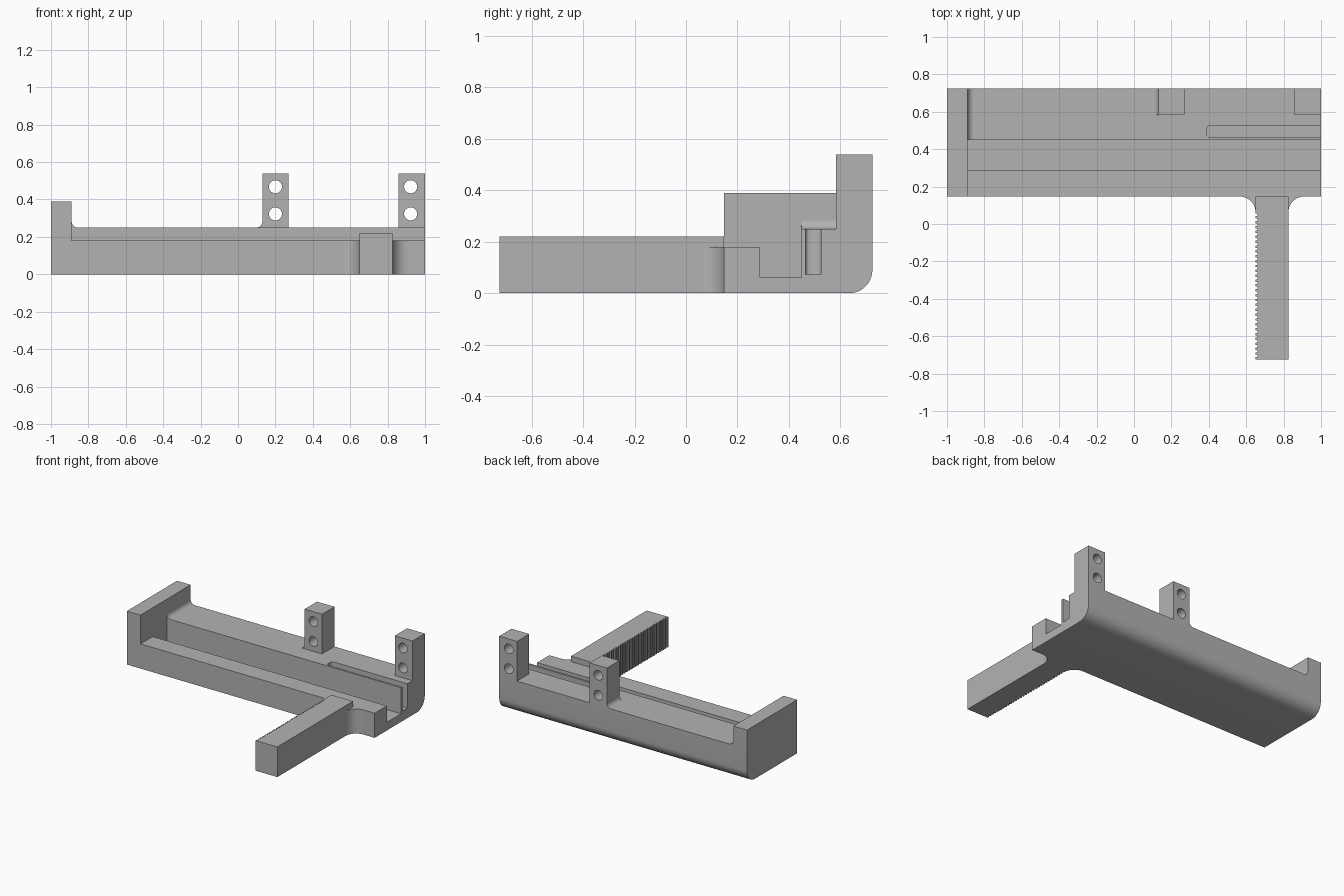
import bpy, bmesh, math
from mathutils import Vector

if "Cube" in bpy.data.objects:
    bpy.data.objects.remove(bpy.data.objects["Cube"], do_unlink=True)

grey = bpy.data.materials.new("plain grey")
grey.use_nodes = True
colour = (0.45, 0.45, 0.45, 1)
grey.diffuse_color = colour
grey.node_tree.nodes["Principled BSDF"].inputs["Base Color"].default_value = colour


def arc(cx, cy, r, start, end, steps=10):
    angles = [math.radians(start + (end - start) * i / steps) for i in range(steps + 1)]
    return [(cx + r * math.cos(a), cy + r * math.sin(a)) for a in angles]


def box(a0, a1, b0, b1):
    return [(a0, b0), (a1, b0), (a1, b1), (a0, b1)]


def prism(name, outline, axis, low, high):
    """Extrude a closed outline along one axis."""
    place = {"x": lambda a, b: (low, a, b),
             "y": lambda a, b: (a, low, b),
             "z": lambda a, b: (a, b, low)}[axis]
    bm = bmesh.new()
    face = bm.faces.new([bm.verts.new(place(a, b)) for a, b in outline])
    grown = bmesh.ops.extrude_face_region(bm, geom=[face])["geom"]
    shift = Vector([high - low if axis == k else 0 for k in "xyz"])
    bmesh.ops.translate(bm, vec=shift, verts=[v for v in grown if isinstance(v, bmesh.types.BMVert)])
    bmesh.ops.recalc_face_normals(bm, faces=bm.faces)
    mesh = bpy.data.meshes.new(name)
    bm.to_mesh(mesh)
    bm.free()
    mesh.materials.append(grey)
    obj = bpy.data.objects.new(name, mesh)
    bpy.context.collection.objects.link(obj)
    return obj


def activate(obj):
    bpy.ops.object.select_all(action="DESELECT")
    obj.select_set(True)
    bpy.context.view_layer.objects.active = obj


def cut(obj, cutter):
    cutter.hide_render = True
    mod = obj.modifiers.new("cut", "BOOLEAN")
    mod.operation, mod.solver, mod.object = "DIFFERENCE", "EXACT", cutter
    activate(obj)
    bpy.ops.object.modifier_apply(modifier=mod.name)
    bpy.data.objects.remove(cutter, do_unlink=True)


FRONT, BACK = 0.147, 0.725
LIP, DECK, WALL = 0.18, 0.25, 0.39
WALL_X = -0.89
rounded_base = [(FRONT, 0)] + arc(BACK - 0.09, 0.09, 0.09, -90, 0)
parts = []

# Long channelled bed with a rounded lower back edge
bed = prism("bed", rounded_base + [(BACK, DECK), (0.45, DECK), (0.45, 0.06),
                                   (0.287, 0.06), (0.287, LIP), (FRONT, LIP)], "x", WALL_X, 1)
slot = arc(0.405, 0.48, 0.015, 270, 180, 4) + arc(0.405, 0.51, 0.015, 180, 90, 4)
cut(bed, prism("slot_cutter", slot + [(1.1, 0.525), (1.1, 0.465)], "z", 0.073, 0.4))
parts.append(bed)

# End wall and the fillet joining it to the deck
parts.append(prism("end_wall", rounded_base + [(BACK, WALL), (FRONT, WALL)], "x", -1, WALL_X))
parts.append(prism("wall_fillet", [(WALL_X, DECK)] + arc(WALL_X + 0.035, DECK + 0.035, 0.035, 270, 180),
                   "y", 0.45, BACK))

# Drilled posts, the inner one with a fillet at its foot
foot = arc(0.098, DECK + 0.032, 0.032, 270, 360)
inner = foot + [(0.13, 0.54), (0.27, 0.54), (0.27, DECK)]
for name, outline, x in (("inner_post", inner, 0.2),
                         ("outer_post", box(0.857, 1, DECK, 0.54), 0.923)):
    post = prism(name, outline, "y", 0.583, BACK)
    for z in (0.323, 0.468):
        cut(post, prism("hole_cutter", arc(x, z, 0.035, 0, 348.75, 31), "y", 0.5, 0.8))
    parts.append(post)

# Arm with fine vertical teeth along one side
ARM_L, ARM_R, TIP = 0.65, 0.825, -0.725
outline = [(ARM_L, FRONT), (ARM_R, FRONT), (ARM_R, TIP), (ARM_L, TIP)]
pitch = 0.026
for i in range(30):
    y = TIP + pitch * (i + 0.5)
    outline += [(ARM_L, y), (ARM_L + 0.009, y),
                (ARM_L + 0.009, y + pitch / 2), (ARM_L, y + pitch / 2)]
parts.append(prism("arm", outline, "z", 0, 0.22))

# Fillets where the arm meets the bed
R = 0.085
for name, x, side, end in (("arm_fillet_right", ARM_L, -1, 0), ("arm_fillet_left", ARM_R, 1, 180)):
    curve = arc(x + side * R, FRONT - R, R, 90, end)
    parts.append(prism(name, [(x, FRONT)] + curve, "z", 0, LIP))

for obj in parts:
    activate(obj)
    bpy.ops.object.shade_smooth_by_angle(angle=math.radians(30))
